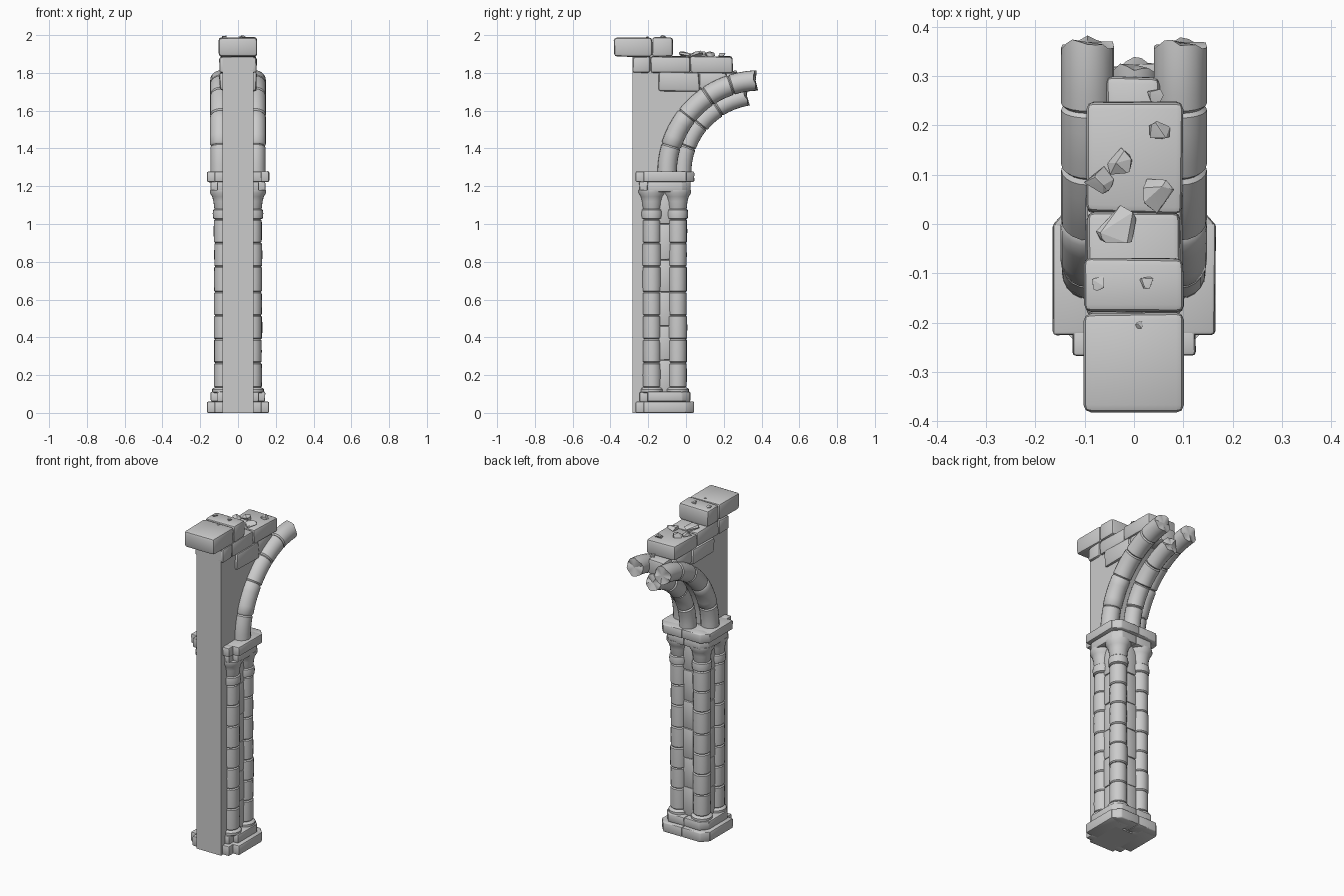
import bpy, bmesh, math, random
from mathutils import Vector

if "Cube" in bpy.data.objects:
    bpy.data.objects.remove(bpy.data.objects["Cube"])

random.seed(7)
rnd = random.uniform


def finish(bm, name, angle=40):
    bmesh.ops.recalc_face_normals(bm, faces=bm.faces)
    me = bpy.data.meshes.new(name)
    bm.to_mesh(me)
    bm.free()
    ob = bpy.data.objects.new(name, me)
    bpy.context.collection.objects.link(ob)
    me.shade_smooth()
    me.set_sharp_from_angle(angle=math.radians(angle))
    return ob


def prism(name, pts, to3d, a, b, bevel=0.0, jitter=0.0):
    """Extrude a 2D outline from a to b, then wear its edges."""
    bm = bmesh.new()
    lo = [bm.verts.new(to3d(p, a)) for p in pts]
    hi = [bm.verts.new(to3d(p, b)) for p in pts]
    bm.faces.new(lo)
    bm.faces.new(hi)
    for i in range(len(pts)):
        j = (i + 1) % len(pts)
        bm.faces.new((lo[i], lo[j], hi[j], hi[i]))
    bmesh.ops.recalc_face_normals(bm, faces=bm.faces)
    for v in bm.verts:
        v.co += Vector([rnd(-jitter, jitter) for _ in range(3)])
    if bevel:
        bmesh.ops.bevel(bm, geom=bm.edges[:], offset=bevel, segments=2,
                        profile=0.5, affect='EDGES')
    return finish(bm, name)


def flat(p, z):
    return Vector((p[0], p[1], z))


def side(p, x):
    return Vector((x, p[0], p[1]))


def block(name, x0, x1, y0, y1, z0, z1, bevel=0.01, jitter=0.003):
    return prism(name, [(x0, y0), (x1, y0), (x1, y1), (x0, y1)], flat, z0, z1, bevel, jitter)


def tube(name, rings, sides=20, ragged=0.0):
    """Loft circles; each ring is (centre, axis u, axis v, radius)."""
    bm = bmesh.new()
    loops = []
    for c, u, v, r in rings:
        loops.append([bm.verts.new(c + r * (u * math.cos(t) + v * math.sin(t)))
                      for t in (2 * math.pi * i / sides for i in range(sides))])
    for a, b in zip(loops, loops[1:]):
        for i in range(sides):
            j = (i + 1) % sides
            bm.faces.new((a[i], a[j], b[j], b[i]))
    bm.faces.new(loops[0])
    end = loops[-1]
    if ragged:                                   # broken end with a chipped rim
        c, u, v, r = rings[-1]
        n = u.cross(v)
        for i, w in enumerate(end):
            t = 2 * math.pi * i / sides
            w.co += n * ragged * (math.sin(2 * t + 1) + 0.6 * math.sin(5 * t) + rnd(-.3, .3))
        mid = bm.verts.new(c - n * ragged * 0.5)
        for i in range(sides):
            bm.faces.new((end[i], end[(i + 1) % sides], mid))
    else:
        bm.faces.new(end)
    return finish(bm, name)


X, Y = Vector((1, 0, 0)), Vector((0, 1, 0))


def column(name, x, y):
    prof = [(.105, .055), (.11, .06), (.125, .06), (.132, .054)]
    joints = [.135, .265, .39, .515, .64, .775, .90, 1.025]
    for a, b in zip(joints, joints[1:]):         # one drum per pair of joints
        r = .049 + rnd(-.002, .002)
        prof += [(a, r - .006), (a + .006, r), ((a + b) / 2, r + .001), (b - .006, r), (b, r - .006)]
    prof += [(1.03, .054), (1.055, .057), (1.075, .054), (1.08, .047), (1.085, .049),
             (1.12, .053), (1.145, .06), (1.165, .072), (1.18, .072)]
    tube(name, [(Vector((x, y, z)), X, Y, r) for z, r in prof])


def rib(name, x, cy, rad, r, angles):
    rings = []
    n = Vector((0, 0, 0))
    for k, (a, b) in enumerate(zip(angles, angles[1:])):
        last = k == len(angles) - 2
        rr = r + rnd(-.002, .002)
        for f, d in ((0, .007), (.05, 0), (.28, 0), (.5, 0), (.72, 0), (.95, 0), (1, 0 if last else .007)):
            t = math.radians(a + (b - a) * f)
            out = Vector((0, -math.cos(t), math.sin(t)))
            rings.append((Vector((x, cy, 1.27)) + out * rad, out, X, rr - d))
    # flip the frame so that the ring normal points along the path
    tube(name, [(c, X, u, q) for c, u, v, q in rings], ragged=.009)


# core wall with the arch curve cut into its back edge
arc = [(.39 - .46 * math.cos(math.radians(t)), 1.28 + .46 * math.sin(math.radians(t)))
       for t in range(0, 66, 5)]
outline = [(-.283, 0), (-.06, 0), (-.06, 1.28)] + arc + [(.2, 1.8), (-.09, 1.8), (-.09, 1.885), (-.283, 1.885)]
prism("core_wall", outline, side, -.083, .083)

# stepped plinth and capital courses, notched in front and chamfered behind
for name, z0, z1, g in (("plinth_lower", 0, .06, 0), ("plinth_upper", .06, .112, .02),
                        ("capital_lower", 1.17, 1.225, .02), ("capital_upper", 1.222, 1.278, 0)):
    for s in (-1, 1):
        w = .165 - g
        j = 0 if z0 == 0 else .0015
        block(name + "_side", *sorted((s * .03, s * w)), -.225 + g, .002 - g, z0, z1, .008, j)
        block(name + "_front", *sorted((s * .03, s * (.125 - g * .7))), -.267 + g, -.215 + g, z0, z1, .007, j)
        prism(name + "_back", [(0, -.06), (s * w, -.002 - g), (s * (w - .04), .043 - g), (0, .043 - g)],
              flat, z0, z1, .007, j)

# four clustered columns
for s in (-1, 1):
    column("front_column", s * .077, -.18)
    column("back_column", s * .077, -.045)

# recessed pilaster stones between the columns
zs = [.10, .28, .46, .64, .81, 1.0, 1.18]
for a, b in zip(zs, zs[1:]):
    for s in (-1, 1):
        block("side_pilaster", *sorted((s * .05, s * .1)), -.145, -.08, a, b, .007, .002)
    block("back_pilaster", -.035, .035, -.09, -.022, a, b, .007, .002)

# broken arch ribs
for s in (-1, 1):
    rib("outer_rib", s * .094, .39, .49, .053, [0, 17, 38, 56, 72, 87])
rib("inner_rib", 0, .39, .41, .05, [0, 20, 39, 57, 80])

# masonry courses above the arch
block("lower_course_a", -.098, .098, -.142, .07, 1.705, 1.802, .014, .005)
block("lower_course_b", -.09, .09, .07, .215, 1.715, 1.802, .014, .005)
block("lower_course_c", -.056, .056, .18, .30, 1.70, 1.80, .014, .006)
block("middle_course_a", -.098, .098, -.281, -.19, 1.798, 1.886, .012, .003)
block("middle_course_b", -.094, .094, -.19, .022, 1.80, 1.888, .014, .004)
block("middle_course_c", -.097, .097, .022, .246, 1.80, 1.888, .014, .004)
block("top_course_a", -.102, .102, -.38, -.18, 1.884, 1.987, .016, .003)
block("top_course_b", -.1, .1, -.18, -.07, 1.886, 1.988, .014, .003)

# angular rubble lying on the courses
for x, y, z, r in ((.052, .19, 1.89, .025), (-.03, .125, 1.89, .031), (-.072, .09, 1.89, .031),
                   (.046, .06, 1.89, .038), (-.035, -.005, 1.89, .044), (-.072, -.12, 1.987, .017),
                   (.025, -.12, 1.987, .017), (.01, -.205, 1.986, .009), (.042, .26, 1.80, .018)):
    bm = bmesh.new()
    for _ in range(11):
        d = Vector((rnd(-1, 1), rnd(-1, 1), rnd(-1, 1))).normalized() * r
        bm.verts.new((x + d.x, y + d.y, z + .2 * r + d.z * .6))
    res = bmesh.ops.convex_hull(bm, input=bm.verts[:])
    bmesh.ops.delete(bm, geom=[v for v in bm.verts if not v.link_faces], context='VERTS')
    finish(bm, "rubble", 15)
